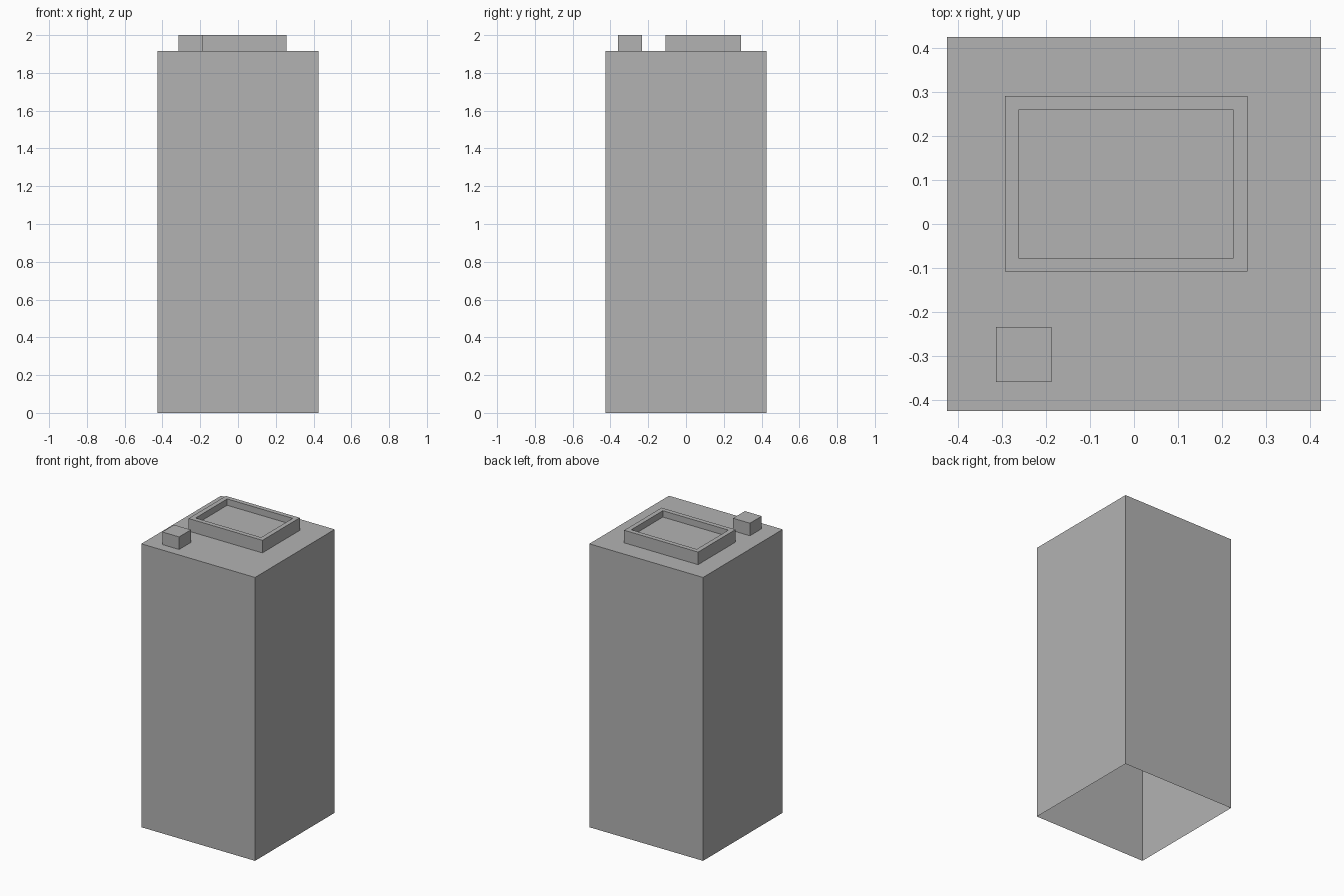
import bpy
import bmesh
from mathutils import Vector

cube = bpy.data.objects.get("Cube")
if cube:
    bpy.data.objects.remove(cube, do_unlink=True)

# Single plain grey
GREY = (0.45, 0.45, 0.45, 1.0)
grey = bpy.data.materials.new("plain_grey")
grey.use_nodes = True
grey.diffuse_color = GREY
grey.node_tree.nodes["Principled BSDF"].inputs["Base Color"].default_value = GREY

DECK, TOP = 1.915, 2.0


def open_box(name, low, high, rim=0.0, depth=0.0):
    """Box without a bottom; an optional rim surrounds a sunken top."""
    low, high = Vector(low), Vector(high)
    bm = bmesh.new()
    bmesh.ops.create_cube(bm, size=1)
    for v in bm.verts:
        v.co = (low + high) / 2 + v.co * (high - low)
    bm.normal_update()
    bottom = [f for f in bm.faces if f.normal.z < -0.5]
    bmesh.ops.delete(bm, geom=bottom, context='FACES')
    if rim:
        top = next(f for f in bm.faces if f.normal.z > 0.5)
        # First inset makes the rim, second pass drops the floor straight down
        bmesh.ops.inset_region(bm, faces=[top], thickness=rim)
        floor = bmesh.ops.extrude_discrete_faces(bm, faces=[top])["faces"][0]
        bmesh.ops.translate(bm, verts=floor.verts, vec=(0, 0, -depth))
    mesh = bpy.data.meshes.new(name)
    bm.to_mesh(mesh)
    bm.free()
    mesh.materials.append(grey)
    obj = bpy.data.objects.new(name, mesh)
    bpy.context.collection.objects.link(obj)
    return obj


# Tall hollow tower, open underneath
open_box("tower_body", (-0.425, -0.425, 0), (0.425, 0.425, DECK))

# Rooftop platform with a raised rim
open_box("roof_platform", (-0.294, -0.108, DECK), (0.258, 0.291, TOP),
         rim=0.044, depth=0.043)

# Small rooftop block
open_box("roof_block", (-0.314, -0.36, DECK), (-0.188, -0.234, TOP))
